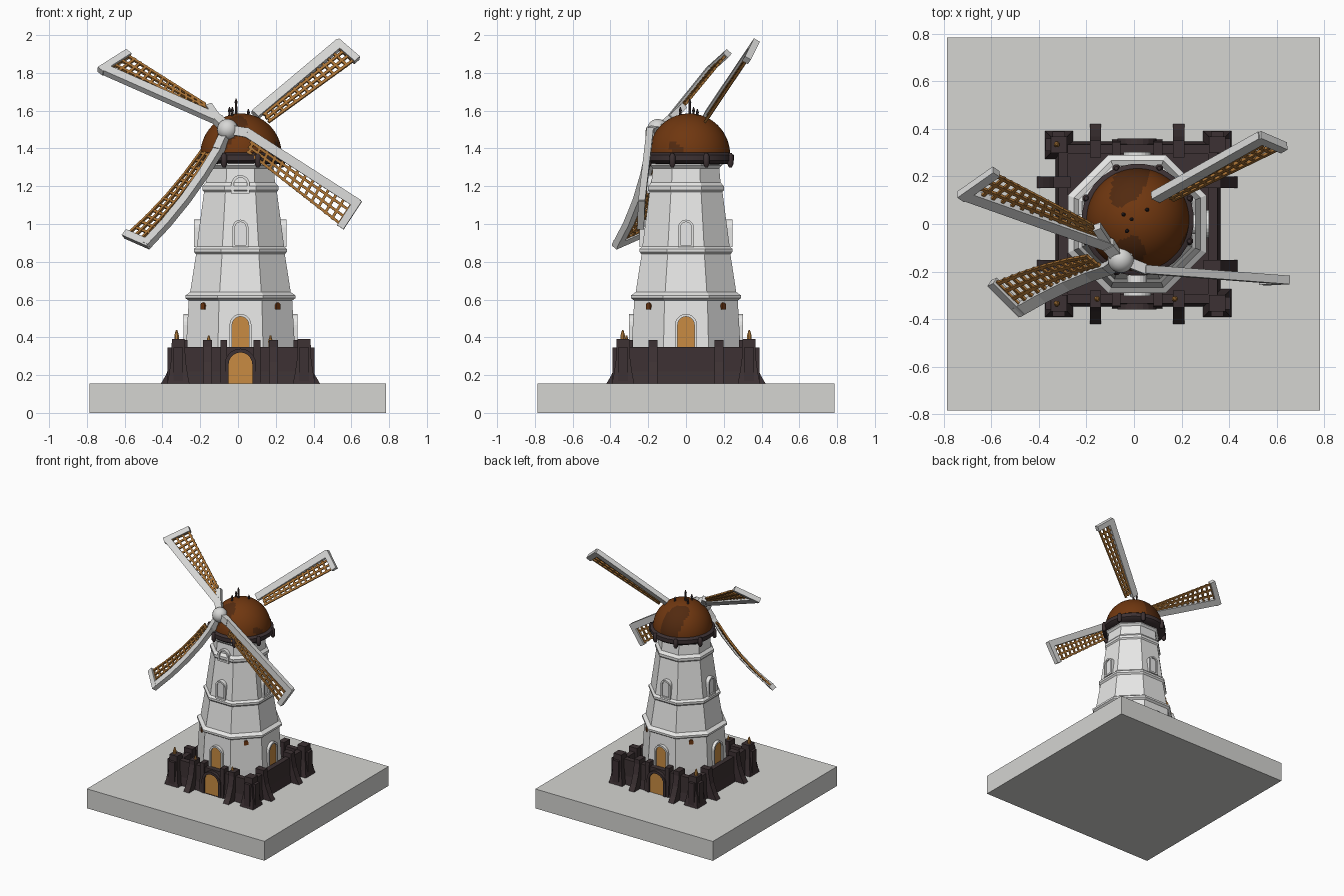
import bpy, bmesh, math
from mathutils import Vector

if "Cube" in bpy.data.objects:
    bpy.data.objects.remove(bpy.data.objects["Cube"])

CX = 0.013  # tower axis


def mat(name, r, g, b):
    m = bpy.data.materials.new(name)
    m.diffuse_color = (r, g, b, 1)
    m.use_nodes = True
    m.node_tree.nodes["Principled BSDF"].inputs["Base Color"].default_value = m.diffuse_color
    return m


WHITE = mat("white_plaster", 0.80, 0.80, 0.79)
STONE = mat("pale_stone", 0.66, 0.66, 0.64)
SAILW = mat("sail_white", 0.68, 0.68, 0.67)
PANE = mat("window_pane", 0.92, 0.92, 0.92)
DARK = mat("dark_stone", 0.046, 0.031, 0.033)
ROOF = mat("roof_brown", 0.16, 0.038, 0.005)
ROOF2 = mat("roof_dark_brown", 0.085, 0.023, 0.005)
DOOR = mat("door_orange", 0.58, 0.26, 0.055)
LATH = mat("lath_orange", 0.40, 0.17, 0.035)


def finish(name, bm, mats, smooth=None):
    bmesh.ops.recalc_face_normals(bm, faces=bm.faces)
    me = bpy.data.meshes.new(name)
    bm.to_mesh(me)
    bm.free()
    ob = bpy.data.objects.new(name, me)
    bpy.context.collection.objects.link(ob)
    for m in mats:
        me.materials.append(m)
    if smooth:
        bpy.context.view_layer.objects.active = ob
        ob.select_set(True)
        bpy.ops.object.shade_smooth_by_angle(angle=math.radians(smooth))
        ob.select_set(False)
    return ob


def rings(bm, loops, closed=False, cap=True):
    """Skin a list of point loops."""
    vs = [[bm.verts.new(p) for p in lp] for lp in loops]
    pairs = list(zip(vs, vs[1:])) + ([(vs[-1], vs[0])] if closed else [])
    for a, b in pairs:
        for i in range(len(a)):
            j = (i + 1) % len(a)
            bm.faces.new((a[i], a[j], b[j], b[i]))
    if cap and not closed:
        bm.faces.new(vs[0])
        bm.faces.new(vs[-1])


def lathe(bm, prof, n, c=(CX, 0), apothem=False, closed=False):
    k = 1 / math.cos(math.pi / n) if apothem else 1
    rings(bm, [[(c[0] + r * k * math.cos(2 * math.pi * (i + .5) / n),
                 c[1] + r * k * math.sin(2 * math.pi * (i + .5) / n), z) for i in range(n)]
               for r, z in prof], closed)


def box(bm, lo, hi):
    rings(bm, [[(lo[0], lo[1], z), (hi[0], lo[1], z), (hi[0], hi[1], z), (lo[0], hi[1], z)]
               for z in (lo[2], hi[2])])


def beam(bm, p, q, w, t, nrm):
    """Rectangular bar from p to q, thickness t along nrm."""
    p, q = Vector(p), Vector(q)
    s = (q - p).normalized().cross(nrm).normalized() * w / 2
    n = Vector(nrm).normalized() * t / 2
    rings(bm, [[c + s + n, c - s + n, c - s - n, c + s - n] for c in (p, q)])


def place(a, out, s, z):
    """Point at distance out along direction a, shifted s sideways."""
    return (CX + out * math.cos(a) - s * math.sin(a), out * math.sin(a) + s * math.cos(a), z)


def arch(w, h, z0):
    r = w / 2
    pts = [(-r, z0), (r, z0)]
    return pts + [(r * math.cos(t), z0 + h - r + r * math.sin(t))
                  for t in [math.pi * i / 10 for i in range(11)]]


def arch_plate(bm, a, w, h, z0, r0, r1):
    rings(bm, [[place(a, r, s, z) for s, z in arch(w, h, z0)] for r in (r0, r1)])


def arch_frame(bm, a, w, h, z0, r0, r1, b):
    o, i = arch(w + 2 * b, h + 2 * b, z0 - b), arch(w, h, z0)
    rings(bm, [[place(a, r, s, z) for s, z in lp]
               for lp, r in ((o, r0), (o, r1), (i, r1), (i, r0))], closed=True)


FRONT, RIGHT, BACK, LEFT = [math.pi / 2 * k for k in (-1, 0, 1, 2)]
SIDES = (FRONT, RIGHT, BACK, LEFT)

# Ground slab
bm = bmesh.new()
box(bm, (-0.787, -0.785, 0.0), (0.783, 0.785, 0.155))
finish("ground_slab", bm, [STONE])

# Walled base: hollow parapet and inner floor
bm = bmesh.new()
rings(bm, [[(CX + 0.004 + sx * h, sy * h, z) for sx, sy in ((-1, -1), (1, -1), (1, 1), (-1, 1))]
           for h, z in ((0.35, 0.14), (0.337, 0.22), (0.335, 0.35), (0.295, 0.35), (0.295, 0.14))], True)
box(bm, (CX - 0.3, -0.3, 0.15), (CX + 0.31, 0.3, 0.27))
finish("parapet_wall", bm, [DARK])

# Flared buttresses, corner piers and merlons
bm = bmesh.new()
prof = [(0.28, 0.14), (0.43, 0.14), (0.395, 0.2), (0.368, 0.27), (0.352, 0.35), (0.352, 0.385), (0.28, 0.385)]
for a in SIDES:
    for s in (-0.175, 0.175):
        rings(bm, [[place(a, r, s + d, z) for r, z in prof] for d in (-0.024, 0.024)])
for sx in (-1, 1):
    for sy in (-1, 1):
        c = (CX + 0.004 + sx * 0.333, sy * 0.333)
        lathe(bm, [(0.062, 0.14), (0.05, 0.2), (0.038, 0.28), (0.034, 0.39)], 4, c, True)
        for a in (0, math.pi / 2):
            dx, dy = (sx, 0) if a == 0 else (0, sy)
            w = 0.026
            box(bm, (c[0] - w + min(dx, 0) * 0.03, c[1] - w + min(dy, 0) * 0.03, 0.14),
                (c[0] + w + max(dx, 0) * 0.03, c[1] + w + max(dy, 0) * 0.03, 0.345))
for a in (FRONT, BACK):
    for s in (-0.088, 0.088):
        rings(bm, [[place(a, r, s + d, z) for r, z in
                    ((0.29, 0.15), (0.355, 0.15), (0.345, 0.385), (0.29, 0.385))] for d in (-0.018, 0.018)])
    arch_frame(bm, a, 0.125, 0.165, 0.155, 0.32, 0.36, 0.02)
finish("buttresses_and_piers", bm, [DARK])

# Gates in the outer wall
bm = bmesh.new()
for a in (FRONT, BACK):
    arch_plate(bm, a, 0.125, 0.165, 0.155, 0.32, 0.349)
finish("wall_gates", bm, [DOOR])

# Small posts on the wall
bm = bmesh.new()
for x, y, h in ((-0.325, -0.335, 0.44), (-0.325, 0.335, 0.44), (-0.155, -0.315, 0.41), (0.172, -0.315, 0.41)):
    lathe(bm, [(0.012, 0.34), (0.013, h - 0.03), (0.004, h)], 8, (x, y))
finish("wall_posts", bm, [DOOR])

# Eight-sided tower with ledges
bm = bmesh.new()
lathe(bm, [(0.292, 0.15), (0.288, 0.35), (0.274, 0.595), (0.291, 0.607), (0.291, 0.622), (0.266, 0.64),
           (0.235, 0.84), (0.246, 0.852), (0.246, 0.868), (0.231, 0.882), (0.193, 1.17), (0.201, 1.18),
           (0.201, 1.2), (0.183, 1.22), (0.176, 1.295), (0.19, 1.31), (0.19, 1.345)], 8, apothem=True)
finish("tower", bm, [WHITE])

# Tower door and window frames
bm = bmesh.new()
for a in SIDES:
    arch_frame(bm, a, 0.088, 0.25, 0.26, 0.25, 0.302, 0.014)
    arch_frame(bm, a, 0.058, 0.12, 0.89, 0.19, 0.245, 0.013)
arch_frame(bm, FRONT, 0.07, 0.07, 1.175, 0.17, 0.207, 0.014)
finish("tower_frames", bm, [WHITE])

bm = bmesh.new()
for a in SIDES:
    arch_plate(bm, a, 0.09, 0.252, 0.258, 0.25, 0.291)
finish("tower_doors", bm, [DOOR])

bm = bmesh.new()
for a in SIDES:
    arch_plate(bm, a, 0.06, 0.122, 0.888, 0.19, 0.234)
finish("tower_window_panes", bm, [PANE])

bm = bmesh.new()
for a in SIDES:
    arch_plate(bm, a + math.pi / 4, 0.032, 0.036, 0.548, 0.25, 0.284)
finish("slit_windows", bm, [ROOF])

# Dark collar under the cap, with knobs
RC = (CX + 0.003, 0.018)
bm = bmesh.new()
lathe(bm, [(0.17, 1.315), (0.218, 1.32), (0.236, 1.335), (0.236, 1.365), (0.216, 1.378), (0.17, 1.378)], 32, RC, closed=True)
for i in range(8):
    t = math.pi / 4 * (i + 0.5)
    c = (RC[0] + 0.235 * math.cos(t), RC[1] + 0.235 * math.sin(t))
    lathe(bm, [(0.008, 1.3), (0.017, 1.315), (0.017, 1.36), (0.008, 1.375)], 8, c)
finish("cap_collar", bm, [DARK], 40)

# Domed cap with darker patches
bm = bmesh.new()
lathe(bm, [(max(0.216 * math.cos(t), 0.004), 1.365 + 0.22 * math.sin(t))
           for t in [math.pi / 2 * i / 24 for i in range(25)]], 64, RC)
for f in bm.faces:
    c = f.calc_center_median()
    f.material_index = int(math.sin(17 * c.x + 2) + math.sin(19 * c.y + 11 * c.z) + 0.6 * math.sin(31 * c.x - 23 * c.y) > 0.75)
finish("domed_cap", bm, [ROOF, ROOF2], 60)

# Finials on the cap
bm = bmesh.new()
for x, y, z in ((-0.01, 0.02, 1.665), (-0.045, 0.04, 1.62), (0.055, 0.06, 1.61), (-0.03, -0.03, 1.62)):
    lathe(bm, [(0.009, 1.56), (0.006, z - 0.03), (0.009, z - 0.02), (0.002, z)], 8, (x, y))
finish("cap_finials", bm, [DARK])

# Hub and axle
HUB = Vector((-0.055, -0.15, 1.5))
bm = bmesh.new()
bmesh.ops.create_uvsphere(bm, u_segments=20, v_segments=12, radius=0.056)
bmesh.ops.translate(bm, verts=bm.verts, vec=HUB)
beam(bm, HUB, (0.01, 0.0, 1.47), 0.07, 0.07, (0, 0, 1))
finish("sail_hub", bm, [SAILW], 40)

# Sails: spar root, spar tip, lattice root, lattice tip, bow, joined to hub
SAILS = {
    "upper_left": ((-0.09, -0.10, 1.54), (-0.735, 0.12, 1.815), (-0.15, -0.015, 1.62), (-0.59, 0.22, 1.905), 0, True),
    "upper_right": ((0.085, 0.115, 1.585), (0.53, 0.37, 1.965), (0.135, 0.085, 1.515), (0.635, 0.325, 1.875), 0, False),
    "lower_right": ((0.04, -0.19, 1.50), (0.645, -0.235, 1.12), (0.015, -0.195, 1.405), (0.553, -0.24, 0.98), 0, True),
    "lower_left": ((-0.09, -0.19, 1.40), (-0.475, -0.375, 0.885), (-0.175, -0.13, 1.42), (-0.60, -0.25, 0.94), 0.03, True),
}
for name, (r0, t0, r1, t1, bow, joined) in SAILS.items():
    r0, t0, r1, t1 = map(Vector, (r0, t0, r1, t1))
    nrm = (t0 - r0).cross(t1 - t0).normalized()
    if nrm.y > 0:
        nrm = -nrm

    def P(u, v):
        return r0.lerp(t0, u).lerp(r1.lerp(t1, u), v) - nrm * bow * 4 * u * (1 - u)

    # white spar, end bar and root arm
    bm = bmesh.new()
    for k in range(4):
        beam(bm, P(k / 4, 0.1), P((k + 1) / 4, 0.1), 0.05, 0.036, nrm)
    beam(bm, P(0.985, -0.03), P(0.985, 1.03), 0.04, 0.036, nrm)
    if joined:
        beam(bm, P(0.02, 0.1), HUB, 0.05, 0.045, nrm)
    if name == "upper_left":
        beam(bm, P(0.015, 0), P(0.015, 1), 0.035, 0.036, nrm)
    finish(name + "_sail_spar", bm, [SAILW])

    # timber lattice
    bm = bmesh.new()
    for v in (0.42, 0.68, 0.94):
        for k in range(4):
            beam(bm, P(0.06 + 0.23 * k, v), P(0.29 + 0.23 * k, v), 0.014, 0.014, nrm)
    for k in range(14):
        u = 0.08 + 0.88 * k / 13
        beam(bm, P(u, 0.1), P(u, 1.0), 0.014, 0.012, nrm)
    finish(name + "_sail_lattice", bm, [LATH])
